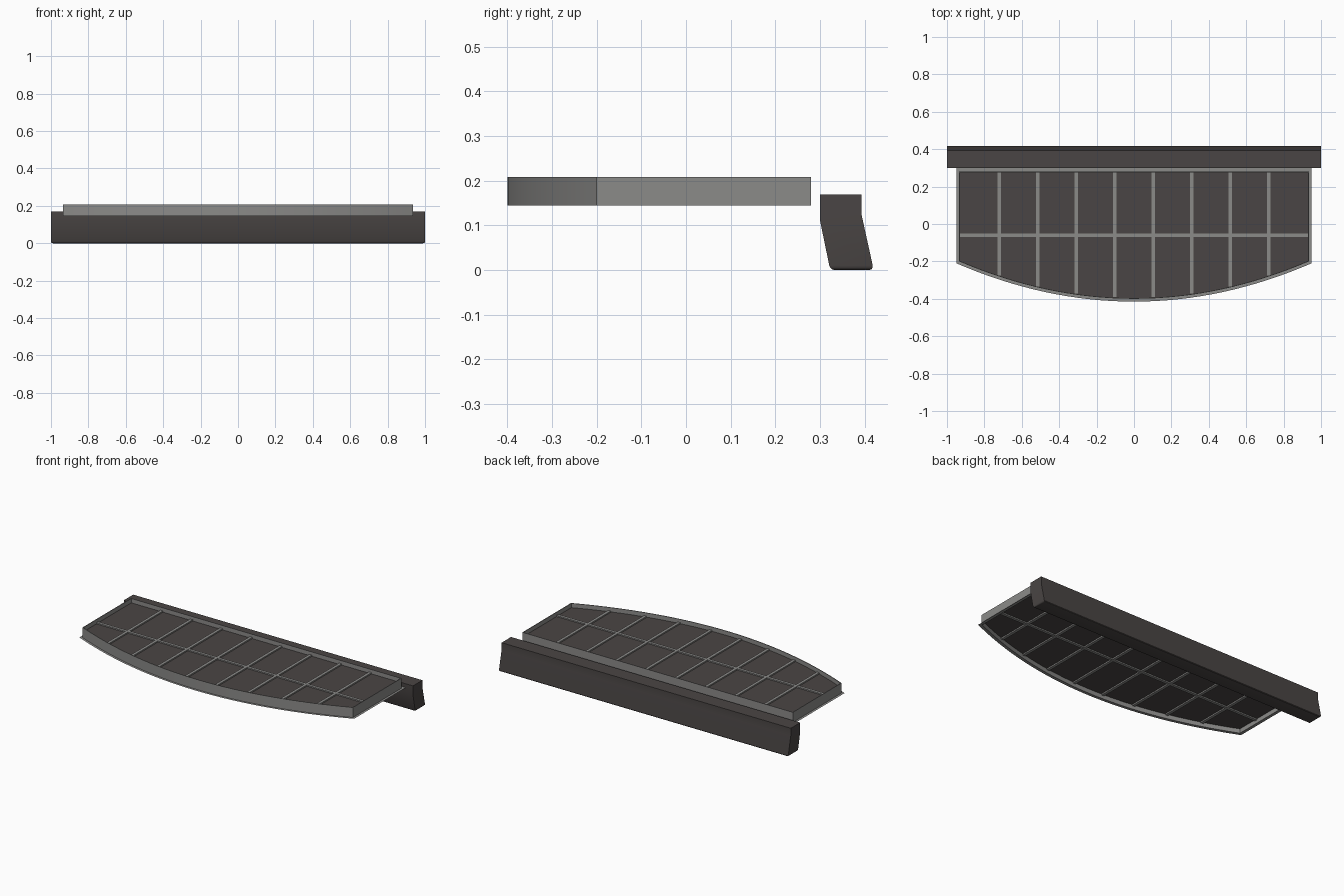
import bpy, bmesh

if "Cube" in bpy.data.objects:
    bpy.data.objects.remove(bpy.data.objects["Cube"])


def material(name, rgb):
    m = bpy.data.materials.new(name)
    m.diffuse_color = (*rgb, 1)
    m.use_nodes = True
    m.node_tree.nodes["Principled BSDF"].inputs["Base Color"].default_value = m.diffuse_color
    return m


DARK = material("charcoal", (0.068, 0.060, 0.058))
LIGHT = material("mid grey", (0.26, 0.257, 0.25))


def finish(bm, name, mat, recalc=True):
    if recalc:
        bmesh.ops.recalc_face_normals(bm, faces=bm.faces)
    me = bpy.data.meshes.new(name)
    bm.to_mesh(me)
    bm.free()
    me.materials.append(mat)
    ob = bpy.data.objects.new(name, me)
    bpy.context.collection.objects.link(ob)
    bpy.ops.object.select_all(action='DESELECT')
    ob.select_set(True)
    bpy.context.view_layer.objects.active = ob
    bpy.ops.object.shade_smooth_by_angle(angle=0.6)
    return ob


def outline(half, back, corner, front, n=32):
    """Plan outline: straight back and sides, bowed front."""
    pts = [(half, back), (-half, back)]
    for i in range(n + 1):
        t = -1 + 2 * i / n
        pts.append((half * t, front + (corner - front) * t * t))
    return pts


def bridge(bm, p, q):
    n = len(p)
    for i in range(n):
        j = (i + 1) % n
        bm.faces.new((p[i], p[j], q[j], q[i]))


def loop(bm, pts, z):
    return [bm.verts.new((x, y, z)) for x, y in pts]


def slab(bm, pts, z0, z1):
    lo, hi = loop(bm, pts, z0), loop(bm, pts, z1)
    bm.faces.new(lo)
    bm.faces.new(hi)
    bridge(bm, lo, hi)


# Tray wall: thin closed band
wall_out = outline(0.935, 0.28, -0.20, -0.40)
wall_in = outline(0.931, 0.276, -0.197, -0.396)
bm = bmesh.new()
loops = [loop(bm, p, z) for p, z in ((wall_out, 0.145), (wall_out, 0.208),
                                     (wall_in, 0.208), (wall_in, 0.145))]
for a in range(4):
    bridge(bm, loops[a], loops[(a + 1) % 4])
finish(bm, "tray_wall", LIGHT)

# Tray flange: flat sheet around the foot of the wall, facing up
bm = bmesh.new()
bridge(bm, loop(bm, outline(0.95, 0.30, -0.21, -0.415), 0.145),
       loop(bm, wall_out, 0.145))
for f in bm.faces:
    f.normal_update()
    if f.normal.z < 0:
        f.normal_flip()
finish(bm, "tray_flange", LIGHT, recalc=False)

# Tray floor at half height of the wall
bm = bmesh.new()
slab(bm, outline(0.932, 0.277, -0.198, -0.397), 0.172, 0.181)
finish(bm, "tray_floor", DARK)

# Grid ribs, standing proud on both faces of the floor
bm = bmesh.new()
w = 0.009
for k in range(8):
    x = -0.721 + 0.206 * k
    y = -0.394 + 0.199 * (x / 0.93) ** 2
    slab(bm, [(x - w, y), (x + w, y), (x + w, 0.276), (x - w, 0.276)],
         0.164, 0.189)
slab(bm, [(-0.931, -0.06 - w), (0.931, -0.06 - w),
          (0.931, -0.06 + w), (-0.931, -0.06 + w)], 0.1645, 0.1885)
finish(bm, "grid_ribs", LIGHT)

# Rear beam: bent profile, rounded along its lower end
profile = [(0.30, 0.169), (0.393, 0.169), (0.393, 0.125),
           (0.4205, 0.0), (0.323, 0.0), (0.30, 0.112)]
bm = bmesh.new()
ends = [[bm.verts.new((x, y, z)) for y, z in profile] for x in (-1, 1)]
for e in ends:
    bm.faces.new(e)
bridge(bm, *ends)
low = [e for e in bm.edges if all(v.co.z < 0.01 for v in e.verts)]
bmesh.ops.bevel(bm, geom=low, offset=0.01, segments=3, profile=0.5,
                affect='EDGES')
finish(bm, "rear_beam", DARK)
